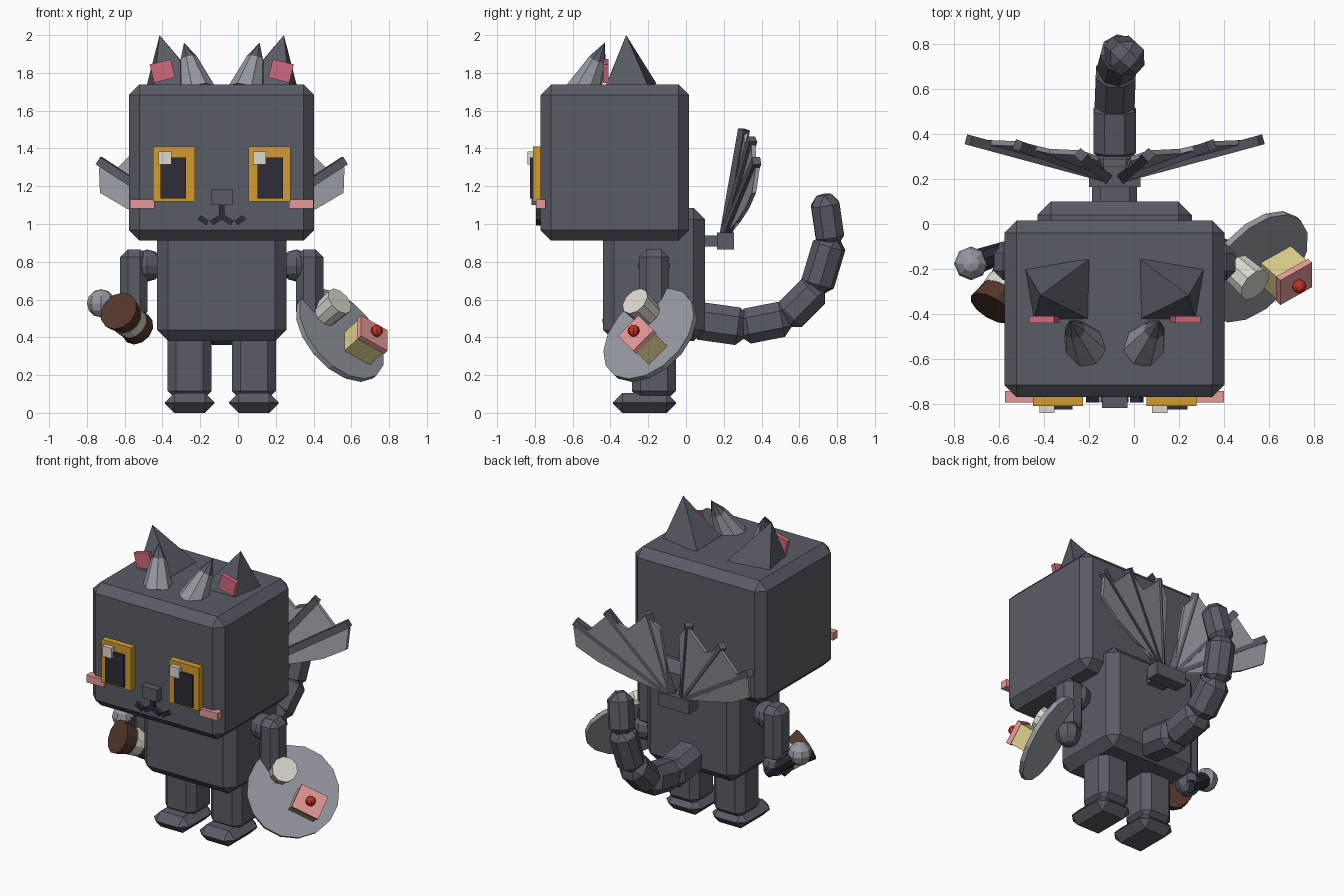
import bpy, bmesh, math
from mathutils import Vector, Matrix

if "Cube" in bpy.data.objects:
    bpy.data.objects.remove(bpy.data.objects["Cube"])

CX = -0.086  # symmetry plane of the figure


def material(name, hexcode):
    m = bpy.data.materials.new(name)
    rgb = [int(hexcode[i:i + 2], 16) / 255 for i in (0, 2, 4)]
    m.diffuse_color = [c / 12.92 if c < 0.04 else ((c + 0.055) / 1.055) ** 2.4 for c in rgb] + [1]
    m.use_nodes = True
    m.node_tree.nodes["Principled BSDF"].inputs["Base Color"].default_value = m.diffuse_color
    return m


CHAR = material("charcoal", "5a5c66")
GREY = material("light grey", "9599a0")
GOLD = material("gold", "d49c2e")
NAVY = material("dark navy", "2d2c3a")
CREAM = material("cream", "dcd8cf")
ROSE = material("rose", "d0697d")
PINK = material("soft pink", "e69a99")
BROWN = material("brown", "55372c")
TAN = material("sponge yellow", "ddce8c")
RED = material("cherry red", "bf3329")


def finish(name, bm, mat):
    bmesh.ops.recalc_face_normals(bm, faces=bm.faces)
    me = bpy.data.meshes.new(name)
    bm.to_mesh(me)
    bm.free()
    me.materials.append(mat)
    ob = bpy.data.objects.new(name, me)
    bpy.context.collection.objects.link(ob)
    return ob


def box(name, c, size, mat, bevel=0, rot=Matrix()):
    bm = bmesh.new()
    bmesh.ops.create_cube(bm, size=1)
    bmesh.ops.scale(bm, vec=size, verts=bm.verts)
    if bevel:
        bmesh.ops.bevel(bm, geom=bm.edges[:], offset=bevel, segments=1, affect='EDGES', profile=0.5)
    bm.transform(Matrix.Translation(c) @ rot)
    return finish(name, bm, mat)


def span(name, x, y, z, mat, bevel=0):
    """Box given by its ranges on the three axes."""
    return box(name, [(a + b) / 2 for a, b in (x, y, z)], [b - a for a, b in (x, y, z)], mat, bevel)


def aim(d):
    return Vector(d).to_track_quat('Z', 'Y').to_matrix().to_4x4()


def bar(name, a, b, w, mat, bevel=0, extra=0.0):
    """Square bar from a to b."""
    a, b = Vector(a), Vector(b)
    return box(name, (a + b) / 2, (w, w, (b - a).length + extra), mat, bevel, aim(b - a))


def cone(name, a, b, r1, r2, mat, n=12):
    a, b = Vector(a), Vector(b)
    bm = bmesh.new()
    bmesh.ops.create_cone(bm, cap_ends=True, segments=n, radius1=r1, radius2=r2, depth=(b - a).length)
    bm.transform(Matrix.Translation((a + b) / 2) @ aim(b - a))
    return finish(name, bm, mat)


def ball(name, c, r, mat):
    bm = bmesh.new()
    bmesh.ops.create_uvsphere(bm, u_segments=8, v_segments=6, radius=r)
    bm.transform(Matrix.Translation(c))
    return finish(name, bm, mat)


# Head and body
span("head", (-0.577, 0.403), (-0.77, 0.016), (0.912, 1.738), CHAR, 0.055)
span("body", (-0.43, 0.257), (-0.44, 0.10), (0.38, 1.085), CHAR, 0.06)

# Paired parts; s = -1 is the figure's side at negative x
for s, side in ((-1, "left"), (1, "right")):
    def P(t, y, z):
        return Vector((CX + s * t, y, z))

    # Legs, feet, arms
    box("leg_" + side, P(0.17, -0.17, 0.25), (0.232, 0.232, 0.36), CHAR, 0.045)
    box("foot_" + side, P(0.17, -0.22, 0.053), (0.262, 0.335, 0.106), CHAR, 0.05)
    ball("shoulder_" + side, P(0.395, -0.17, 0.78), 0.085, CHAR)
    box("arm_" + side, P(0.465, -0.17, 0.68), (0.145, 0.16, 0.37), CHAR, 0.04)

    # Eyes, with the highlight on the same side of each
    box("eye_" + side, P(0.252, -0.785, 1.265), (0.222, 0.05, 0.29), GOLD)
    box("pupil_" + side, P(0.256, -0.80, 1.244), (0.136, 0.05, 0.218), NAVY)
    box("eye_highlight_" + side, (-0.387 if s < 0 else 0.114, -0.815, 1.35), (0.068, 0.05, 0.07), CREAM)

    # Cheeks and mouth
    box("cheek_" + side, P(0.421, -0.768, 1.106), (0.132, 0.05, 0.05), PINK)
    bar("mouth_inner_" + side, P(0.0, -0.78, 1.04), P(0.055, -0.78, 1.005), 0.028, NAVY)
    bar("mouth_outer_" + side, P(0.075, -0.78, 1.005), P(0.12, -0.78, 1.035), 0.028, NAVY)

    # Ears: leaning pyramids with a rose inset plate
    bm = bmesh.new()
    base = [bm.verts.new(P(*p)) for p in ((0.406, -0.187, 1.70), (0.114, -0.157, 1.745),
                                          (0.12, -0.42, 1.745), (0.362, -0.437, 1.70))]
    tip = bm.verts.new(P(0.329, -0.317, 2.0))
    bm.faces.new(base)
    for i in range(4):
        bm.faces.new((base[i], base[(i + 1) % 4], tip))
    finish("ear_" + side, bm, CHAR)
    box("inner_ear_" + side, P(0.314, -0.425, 1.81), (0.115, 0.03, 0.10), ROSE, 0,
        Matrix.Rotation(s * math.radians(14), 4, 'Y'))

    # Horns with a dark tip
    a, b = P(0.13, -0.545, 1.70), P(0.20, -0.43, 1.96)
    m = a.lerp(b, 0.66)
    cone("horn_" + side, a, m, 0.10, 0.048, GREY, 8)
    cone("horn_tip_" + side, m, b, 0.048, 0.0, CHAR, 8)

    # Wings: scalloped membrane and three finger bars
    def W(t, z):
        return P(t, 0.20 + 0.18 * t + 0.14 * (z - 0.93), z)

    rim = [(0.10, 1.00), (0.30, 1.01), (0.50, 1.08), (0.645, 1.165), (0.65, 1.30), (0.565, 1.285),
           (0.43, 1.42), (0.29, 1.36), (0.15, 1.49), (0.07, 1.40)]
    root = (0.04, 0.94)
    bm = bmesh.new()
    hub = bm.verts.new(W(*root))
    vs = [bm.verts.new(W(*p)) for p in rim]
    for v, w in zip(vs, vs[1:]):
        bm.faces.new((hub, v, w))
    ext = bmesh.ops.extrude_face_region(bm, geom=bm.faces[:])
    bmesh.ops.translate(bm, vec=(0, 0.022, 0),
                        verts=[g for g in ext["geom"] if isinstance(g, bmesh.types.BMVert)])
    finish("wing_membrane_" + side, bm, GREY)
    for i, p in enumerate(((0.65, 1.335), (0.43, 1.45), (0.15, 1.50))):
        bar(f"wing_finger_{side}_{i + 1}", W(*root), W(*p), 0.045, CHAR)

# Nose and middle of the mouth
span("nose", (-0.143, -0.029), (-0.818, -0.76), (1.10, 1.183), CHAR)
span("mouth_middle", (-0.10, -0.072), (-0.794, -0.766), (1.025, 1.10), NAVY)

# Wing mount
span("wing_mount", (-0.20, 0.03), (0.165, 0.255), (0.865, 0.955), CHAR)
span("wing_strut", (-0.15, -0.02), (0.08, 0.18), (0.88, 0.94), CHAR)

# Tail: chain of chamfered blocks
path = [(CX, 0.05, 0.49), (CX, 0.30, 0.455), (CX, 0.53, 0.50), (-0.08, 0.69, 0.66),
        (-0.06, 0.765, 0.91), (-0.025, 0.733, 1.13)]
for i, (a, b) in enumerate(zip(path, path[1:])):
    w = 0.20 - 0.011 * i
    bar(f"tail_{i + 1}", a, b, w, CHAR, 0.05, 0.05)

# Hands
ball("hand_left", (-0.56, -0.15, 0.48), 0.08, CHAR)
ball("hand_right", (0.405, -0.145, 0.47), 0.08, CHAR)

# Microphone in the left hand
cone("microphone_handle", (-0.53, -0.105, 0.43), (-0.70, -0.168, 0.565), 0.04, 0.055, NAVY, 8)
ball("microphone_head", (-0.725, -0.175, 0.58), 0.075, GREY)

# Round chocolate cake held in front of the left hand
front, rear = Vector((-0.632, -0.375, 0.54)), Vector((-0.53, -0.205, 0.445))
cuts = [front.lerp(rear, k) for k in (0, 0.4, 0.68, 1)]
cone("cup_front", cuts[0], cuts[1], 0.108, 0.09, BROWN)
cone("cup_band", cuts[1], cuts[2], 0.092, 0.088, CREAM)
cone("cup_rear", cuts[2], cuts[3], 0.084, 0.092, BROWN)

# Tilted tray with a cup and a cake slice on the right hand
u, v = Vector((0.783, 0.44, -0.44)).normalized(), Vector((0, -0.7071, -0.7071))
n = u.cross(v).normalized()
if n.x < 0:
    n, v = -n, -v
frame = Matrix((u, v, n)).transposed().to_4x4()
T = Vector((0.54, -0.19, 0.412))
cone("tray", T - n * 0.015, T + n * 0.015, 0.288, 0.288, GREY, 16)
c = T + Vector((-0.092, 0.0, 0.10))
cone("tray_cup", c + n * 0.01, c + n * 0.145, 0.072, 0.08, CREAM, 10)
k = T + Vector((0.082, 0.013, -0.078))
box("cake_sponge", k + n * 0.07, (0.17, 0.14, 0.12), TAN, 0, frame)
box("cake_icing", k + n * 0.145, (0.18, 0.155, 0.03), PINK, 0, frame)
ball("cherry", k + n * 0.182, 0.032, RED)
